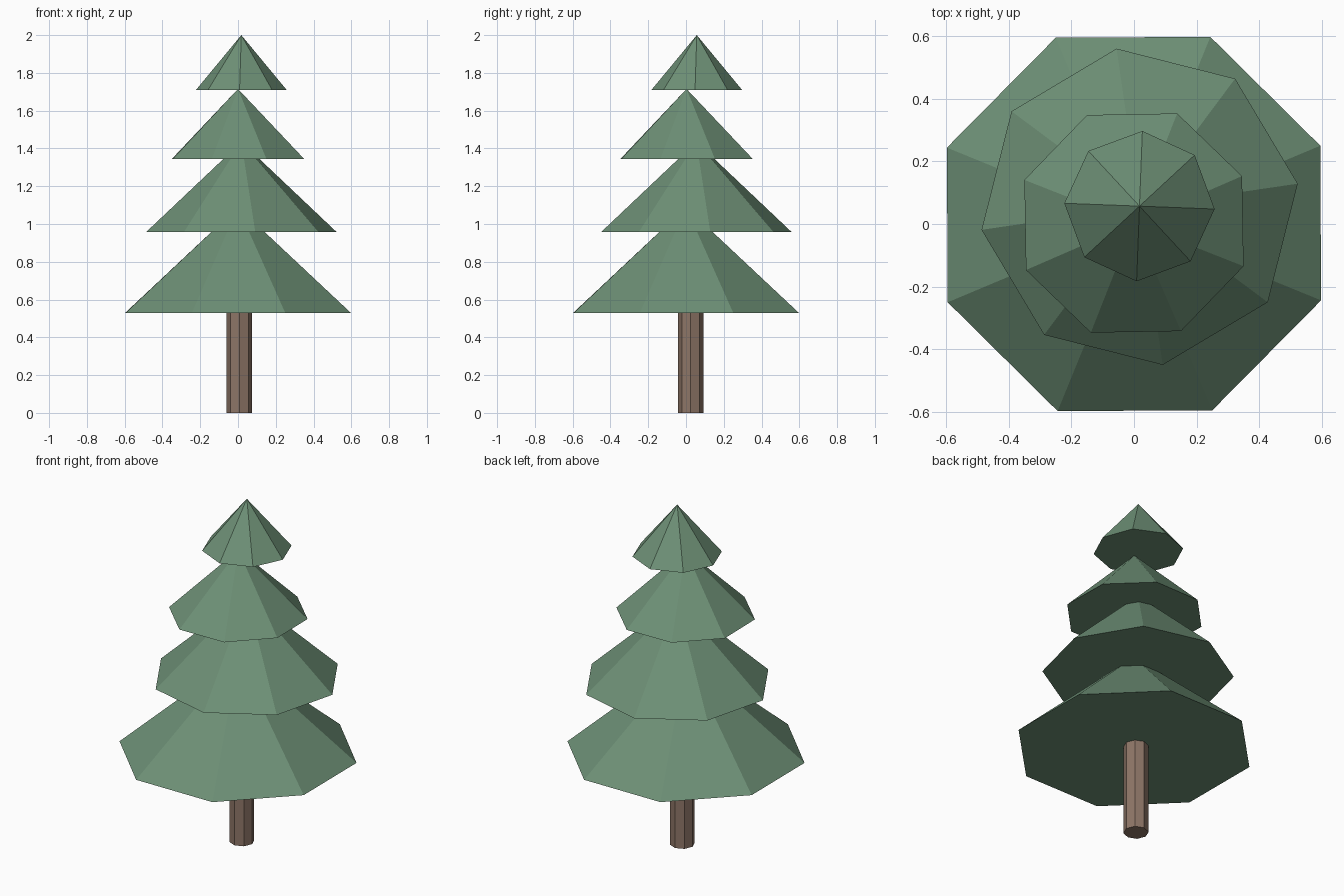
import bpy, math

if "Cube" in bpy.data.objects:
    bpy.data.objects.remove(bpy.data.objects["Cube"])


def material(name, rgb):
    mat = bpy.data.materials.new(name)
    mat.diffuse_color = (*rgb, 1)
    mat.use_nodes = True
    mat.node_tree.nodes["Principled BSDF"].inputs["Base Color"].default_value = mat.diffuse_color
    return mat


green = material("needle green", (0.155, 0.28, 0.182))
brown = material("bark brown", (0.27, 0.18, 0.135))


def eight_sided(name, centre, turn, r_bottom, r_top, z0, z1, mat):
    """Capped eight-sided cone or prism with its first corner at angle turn."""
    rot = math.radians(turn - 90)  # Blender puts the first corner on +y
    bpy.ops.mesh.primitive_cone_add(
        vertices=8, radius1=r_bottom, radius2=r_top, depth=z1 - z0,
        location=(*centre, (z0 + z1) / 2), rotation=(0, 0, rot))
    obj = bpy.context.object
    obj.name = name
    obj.data.materials.append(mat)


# Trunk
eight_sided("trunk", (0.007, 0.025), 0, 0.067, 0.067, 0, 0.55, brown)

# Foliage tiers, bottom to top: centre, turn, radius, base height, tip height
tiers = [
    ((0.0, 0.0), 22.8, 0.645, 0.53, 1.09),
    ((0.018, 0.055), 8.3, 0.51, 0.957, 1.435),
    ((0.0, 0.003), 23.5, 0.376, 1.345, 1.715),
    ((0.0175, 0.057), -2.2, 0.24, 1.71, 2.0),
]
for i, (centre, turn, radius, z0, z1) in enumerate(tiers, 1):
    eight_sided(f"foliage_tier_{i}", centre, turn, radius, 0, z0, z1, green)
